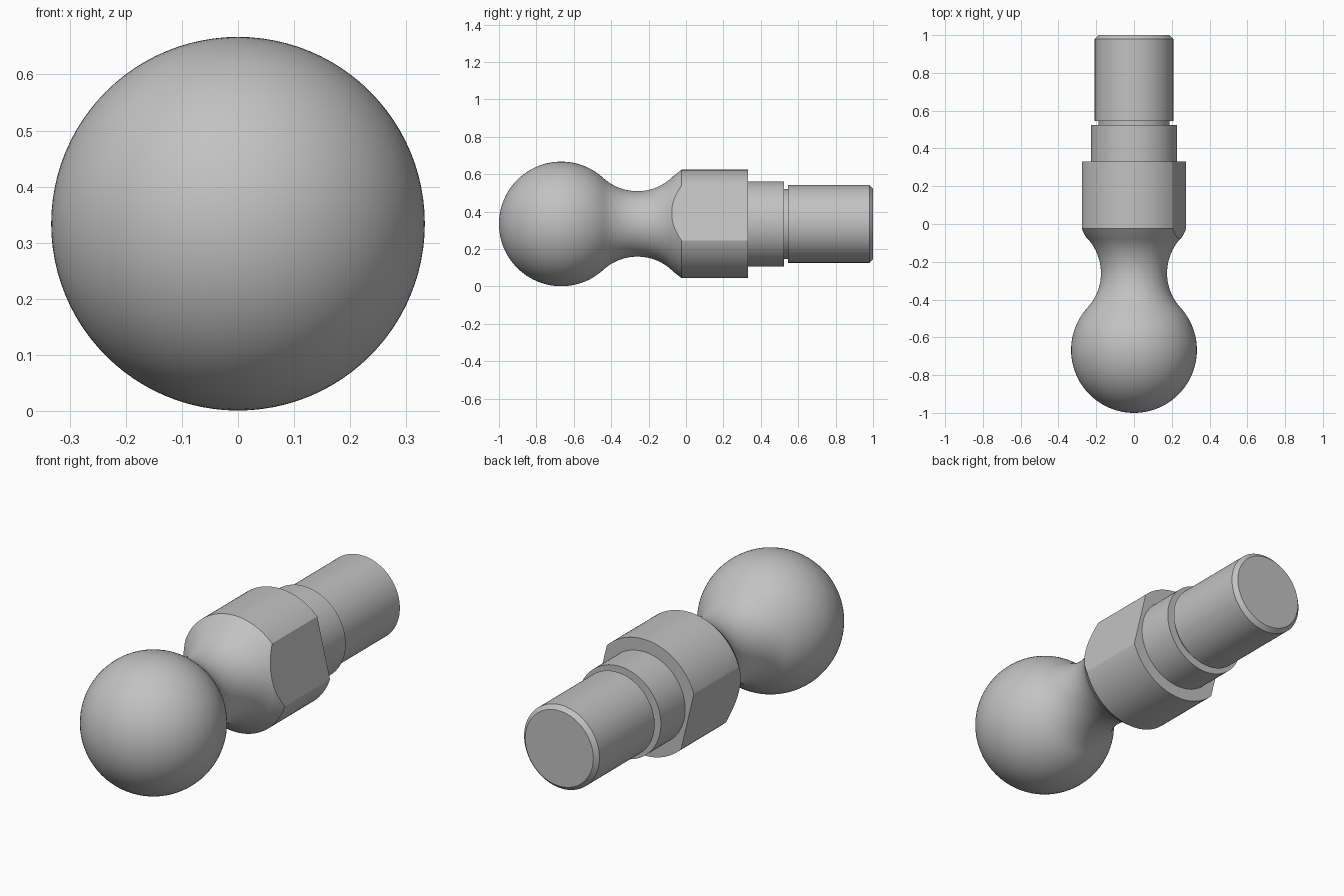
import bpy, bmesh
from math import sin, cos, radians, pi, atan2, sqrt
from mathutils import Matrix, Vector

cube = bpy.data.objects.get("Cube")
if cube:
    bpy.data.objects.remove(cube, do_unlink=True)

AXIS_Z = 0.334
BALL_Y, BALL_R = -0.667, 0.333
NECK_Y, NECK_R, FILLET = -0.26, 0.175, 0.27
COLLAR_R = 0.29

steel = bpy.data.materials.new("grey_steel")
steel.use_nodes = True
colour = (0.54, 0.54, 0.54, 1)
steel.diffuse_color = colour
steel.node_tree.nodes["Principled BSDF"].inputs["Base Color"].default_value = colour


def arc(cy, cr, radius, start, end, steps):
    """Profile points (y, radius) along a circular arc."""
    return [(cy + radius * cos(start + (end - start) * i / steps),
             max(0, cr + radius * sin(start + (end - start) * i / steps)))
            for i in range(steps + 1)]


def lathe(name, profile, flats=None, segments=96):
    """Turn a (y, radius) profile about the long axis, optionally mill two flats."""
    bm = bmesh.new()
    verts = [bm.verts.new((r, y, 0)) for y, r in profile]
    edges = [bm.edges.new(pair) for pair in zip(verts, verts[1:])]
    bmesh.ops.spin(bm, geom=verts + edges, cent=(0, 0, 0), axis=(0, 1, 0),
                   angle=2 * pi, steps=segments)
    bmesh.ops.remove_doubles(bm, verts=bm.verts, dist=0.0001)
    if flats:
        tilt, depth = flats
        for side in (1, -1):
            normal = Vector((cos(tilt), 0, sin(tilt))) * side
            cut = bmesh.ops.bisect_plane(
                bm, geom=bm.verts[:] + bm.edges[:] + bm.faces[:],
                plane_co=normal * depth, plane_no=normal, clear_outer=True)
            rim = [e for e in cut["geom_cut"] if isinstance(e, bmesh.types.BMEdge)]
            bmesh.ops.edgeloop_fill(bm, edges=rim)
    bmesh.ops.recalc_face_normals(bm, faces=bm.faces)
    # Open necks can leave the orientation ambiguous: the widest face must look outward
    widest = max(bm.faces, key=lambda f: Vector((f.calc_center_median().x, 0,
                                                 f.calc_center_median().z)).length)
    c = widest.calc_center_median()
    if widest.normal.dot(Vector((c.x, 0, c.z))) < 0:
        bmesh.ops.reverse_faces(bm, faces=bm.faces)
    bmesh.ops.transform(bm, matrix=Matrix.Translation((0, 0, AXIS_Z)), verts=bm.verts)
    mesh = bpy.data.meshes.new(name)
    bm.to_mesh(mesh)
    bm.free()
    mesh.materials.append(steel)
    obj = bpy.data.objects.new(name, mesh)
    bpy.context.collection.objects.link(obj)
    bpy.ops.object.select_all(action='DESELECT')
    obj.select_set(True)
    bpy.context.view_layer.objects.active = obj
    bpy.ops.object.shade_smooth_by_angle(angle=radians(20))
    return obj


# Ball flowing tangentially into the front half of the waisted neck
fillet_r = NECK_R + FILLET
blend = atan2(fillet_r, NECK_Y - BALL_Y)
ball = arc(BALL_Y, 0, BALL_R, pi, blend, 40)
neck = arc(NECK_Y, fillet_r, FILLET, blend - pi, -pi / 2, 12)
lathe("ball_and_neck", ball + neck[1:])

# Flared collar with two tilted wrench flats
flare = arc(NECK_Y, fillet_r, FILLET, -pi / 2, -pi / 4, 14)
lathe("flared_collar", flare + [(-0.024, COLLAR_R), (0.332, COLLAR_R), (0.332, 0.2)],
      flats=(radians(13.5), COLLAR_R * cos(radians(31.5))))

# Shoulder, relief groove and chamfered shank
lathe("shoulder", [(0.33, 0.228), (0.524, 0.228), (0.524, 0.15)])
lathe("relief_groove", [(0.52, 0.187), (0.55, 0.187)])
lathe("shank", [(0.545, 0.15), (0.545, 0.208), (0.98, 0.208), (1.0, 0.188), (1.0, 0)])
